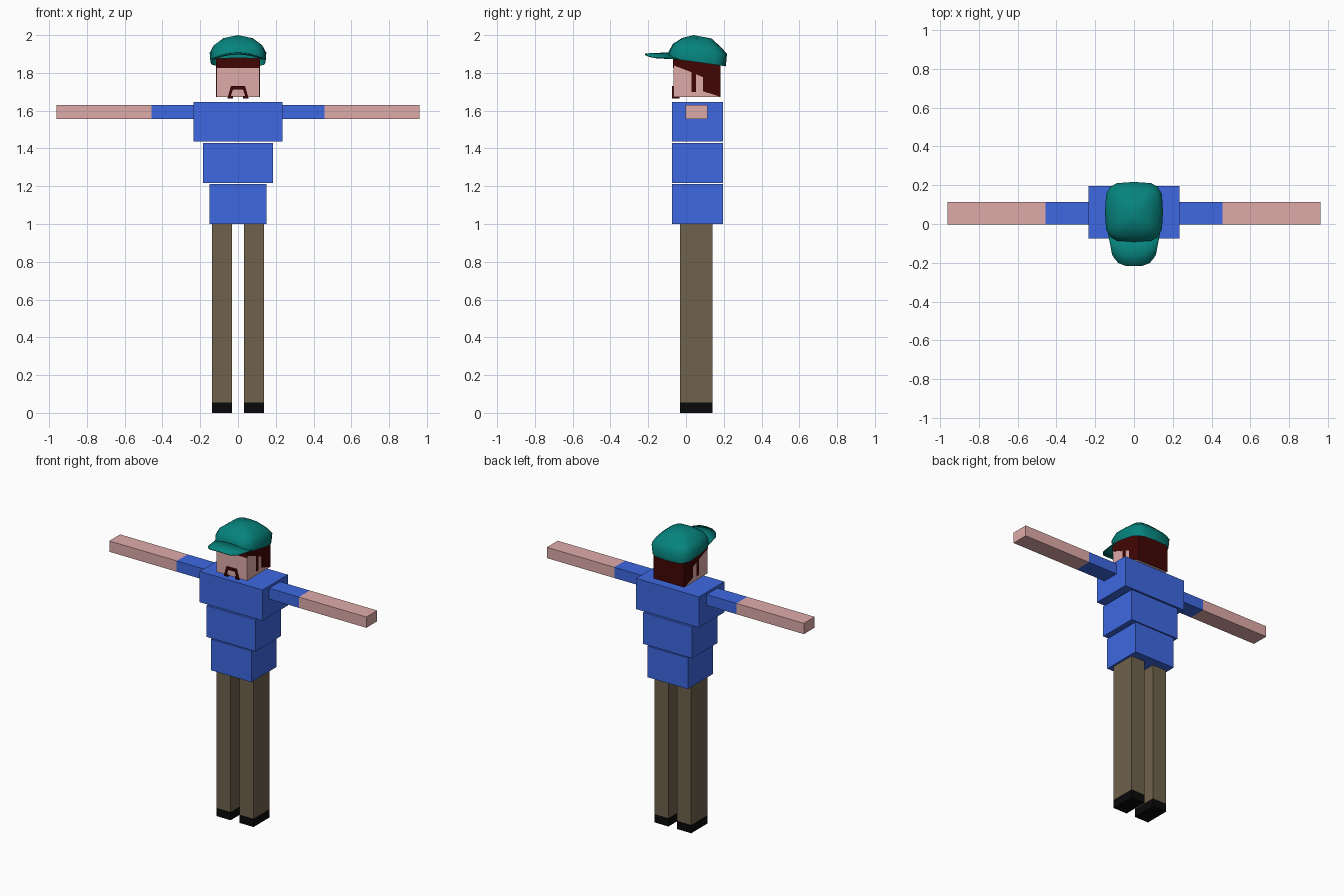
import bpy, bmesh, math

if "Cube" in bpy.data.objects:
    bpy.data.objects.remove(bpy.data.objects["Cube"])


def material(name, rgb):
    m = bpy.data.materials.new(name)
    m.diffuse_color = tuple((c / 255) ** 2.2 for c in rgb) + (1,)
    m.use_nodes = True
    m.node_tree.nodes["Principled BSDF"].inputs["Base Color"].default_value = m.diffuse_color
    return m


SKIN = material("skin", (222, 170, 168))
BLUE = material("shirt_blue", (64, 104, 224))
KHAKI = material("trouser_khaki", (110, 98, 76))
BLACK = material("shoe_black", (18, 18, 18))
HAIR = material("hair_brown", (66, 14, 12))
TEAL = material("cap_teal", (15, 130, 124))


def finish(name, bm, mat):
    bmesh.ops.recalc_face_normals(bm, faces=bm.faces)
    me = bpy.data.meshes.new(name)
    bm.to_mesh(me)
    bm.free()
    me.materials.append(mat)
    ob = bpy.data.objects.new(name, me)
    bpy.context.collection.objects.link(ob)
    return ob


def box(name, x, y, z, mat):
    bm = bmesh.new()
    bmesh.ops.create_cube(bm, size=1)
    for v in bm.verts:
        v.co = [(a + b) / 2 + c * (b - a) for (a, b), c in zip((x, y, z), v.co)]
    return finish(name, bm, mat)


def prism(name, points, axis, a, b, mat):
    """Extrude a 2D outline from a to b along x (axis 0) or y (axis 1)."""
    bm = bmesh.new()
    put = (lambda p, d: (d, p[0], p[1])) if axis == 0 else (lambda p, d: (p[0], d, p[1]))
    lo = [bm.verts.new(put(p, a)) for p in points]
    hi = [bm.verts.new(put(p, b)) for p in points]
    bm.faces.new(lo)
    bm.faces.new(hi)
    for i in range(len(points)):
        j = (i + 1) % len(points)
        bm.faces.new((lo[i], lo[j], hi[j], hi[i]))
    return finish(name, bm, mat)


def smooth(ob, angle):
    bpy.ops.object.select_all(action='DESELECT')
    ob.select_set(True)
    bpy.context.view_layer.objects.active = ob
    bpy.ops.object.shade_smooth_by_angle(angle=math.radians(angle))


# Torso blocks
for name, hx, z in (("hips", 0.152, (1.0, 1.211)),
                    ("waist", 0.184, (1.217, 1.429)),
                    ("chest", 0.235, (1.438, 1.646))):
    box(name, (-hx, hx), (-0.074, 0.197), z, BLUE)

# Limbs and side hair, mirrored
side_hair = [(-0.067, 1.9), (-0.067, 1.84), (0.029, 1.804), (0.029, 1.698),
             (0.053, 1.698), (0.053, 1.793), (0.09, 1.777), (0.09, 1.703),
             (0.182, 1.673), (0.182, 1.9)]
for side, s in (("right", -1), ("left", 1)):
    def span(a, b):
        return tuple(sorted((s * a, s * b)))
    leg_x, leg_y = span(0.033, 0.138), (-0.031, 0.141)
    box(side + "_shoe", leg_x, leg_y, (0, 0.056), BLACK)
    box(side + "_shin", leg_x, leg_y, (0.056, 0.475), KHAKI)
    box(side + "_thigh", leg_x, leg_y, (0.475, 1.0), KHAKI)
    arm_y, arm_z = (-0.002, 0.114), (1.557, 1.63)
    box(side + "_sleeve", span(0.235, 0.457), arm_y, arm_z, BLUE)
    box(side + "_arm", span(0.457, 0.962), arm_y, arm_z, SKIN)
    prism(side + "_side_hair", side_hair, 0, s * 0.113, s * 0.116, HAIR)
    box(side + "_moustache_foot", span(0.027, 0.056), (-0.072, -0.035),
        (1.664, 1.673), HAIR)

# Head with hair panels
box("head", (-0.114, 0.114), (-0.065, 0.18), (1.672, 1.9), SKIN)
box("back_hair", (-0.115, 0.115), (0.179, 0.183), (1.672, 1.9), HAIR)
box("fringe", (-0.115, 0.115), (-0.068, -0.064), (1.827, 1.9), HAIR)

# Moustache: open trapezoid
half = [(0.056, 1.664), (0.027, 1.664), (0.027, 1.678), (0.038, 1.678), (0.027, 1.713)]
outline = [(0.037, 1.731)] + half + [(-x, z) for x, z in reversed(half)] + [(-0.037, 1.731)]
prism("moustache", outline, 1, -0.073, -0.064, HAIR)

# Cap crown: rounded-square loops (half width, front y, front z, back y, back z)
loops = [(0.146, -0.094, 1.878, 0.211, 1.835),
         (0.15, -0.092, 1.912, 0.217, 1.900),
         (0.13, -0.070, 1.953, 0.190, 1.932),
         (0.078, -0.020, 1.985, 0.135, 1.982)]
N = 16
bm = bmesh.new()
rings = []
for hx, y0, z0, y1, z1 in loops:
    ring = []
    for i in range(N):
        a = 2 * math.pi * i / N
        c, s = math.cos(a), math.sin(a)
        u = math.copysign(abs(c) ** 0.55, c)
        w = math.copysign(abs(s) ** 0.55, s)
        t = (w + 1) / 2
        ring.append(bm.verts.new((hx * u, y0 + (y1 - y0) * t, z0 + (z1 - z0) * t)))
    rings.append(ring)
for lo, hi in zip(rings, rings[1:]):
    for i in range(N):
        j = (i + 1) % N
        bm.faces.new((lo[i], lo[j], hi[j], hi[i]))
top = bm.verts.new((0, 0.04, 2.0))
for i in range(N):
    bm.faces.new((rings[-1][i], rings[-1][(i + 1) % N], top))
smooth(finish("cap_crown", bm, TEAL), 50)

# Cap brim: arched sheet with thickness
bm = bmesh.new()
rows = []
for k in range(3):
    t = k / 2
    row = []
    for i in range(9):
        u = math.sin(math.pi / 2 * (i / 4 - 1))
        base = (0.138 * u, -0.08 + 0.06 * u * u, 1.906 - 0.034 * u * u)
        tip = (0.112 * u, -0.217 + 0.06 * u ** 4, 1.900 - 0.020 * u * u)
        row.append(bm.verts.new([b + (e - b) * t for b, e in zip(base, tip)]))
    rows.append(row)
for a, b in zip(rows, rows[1:]):
    for i in range(8):
        bm.faces.new((a[i], a[i + 1], b[i + 1], b[i]))
brim = finish("cap_brim", bm, TEAL)
thick = brim.modifiers.new("thickness", 'SOLIDIFY')
thick.thickness = 0.006
thick.offset = 0
smooth(brim, 50)
